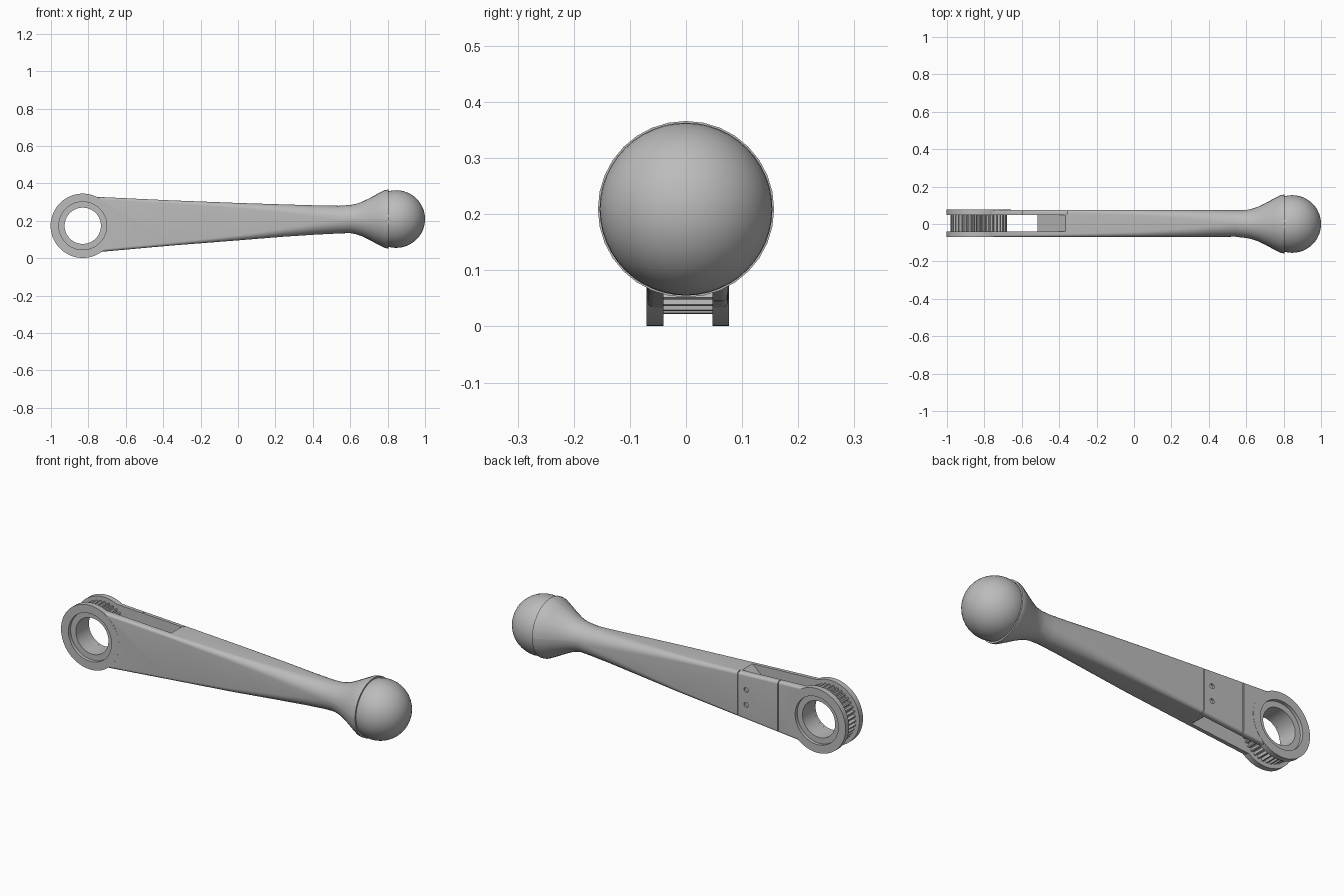
import bpy, bmesh
from math import sin, cos, pi, radians
from mathutils import Matrix

if "Cube" in bpy.data.objects:
    bpy.data.objects.remove(bpy.data.objects["Cube"])

GREY = (0.5, 0.5, 0.5, 1)
mat = bpy.data.materials.new("plain grey")
mat.use_nodes = True
mat.diffuse_color = GREY
mat.node_tree.nodes["Principled BSDF"].inputs["Base Color"].default_value = GREY

HUB_X, HUB_Z = -0.83, 0.173
SLOT = (-0.04, 0.047)          # front and back walls of the fork slot


def add(name, bm):
    bmesh.ops.recalc_face_normals(bm, faces=bm.faces)
    me = bpy.data.meshes.new(name)
    bm.to_mesh(me)
    bm.free()
    ob = bpy.data.objects.new(name, me)
    bpy.context.collection.objects.link(ob)
    me.materials.append(mat)
    return ob


def loft(name, rings, closed=False):
    """Skin a list of point rings; cap the ends unless the loop is closed."""
    bm = bmesh.new()
    vs = [[bm.verts.new(p) for p in r] for r in rings]
    n = len(vs[0])
    for a, b in zip(vs, vs[1:] + (vs[:1] if closed else [])):
        for i in range(n):
            j = (i + 1) % n
            bm.faces.new((a[i], a[j], b[j], b[i]))
    if not closed:
        bm.faces.new(vs[0])
        bm.faces.new(vs[-1])
    return add(name, bm)


def prism(name, pts, y0, y1):
    """Extrude an x-z outline between two y values."""
    return loft(name, [[(x, y, z) for x, z in pts] for y in (y0, y1)])


def disc(name, r, y0, y1, x=HUB_X, z=HUB_Z, n=64):
    return prism(name, [(x + r * cos(2 * pi * i / n), z + r * sin(2 * pi * i / n))
                        for i in range(n)], y0, y1)


def box(name, x, w, y0, y1):
    return prism(name, [(x - w, -0.1), (x + w, -0.1), (x + w, 0.5), (x - w, 0.5)], y0, y1)


def combine(target, tool, op="DIFFERENCE"):
    m = target.modifiers.new("cut", "BOOLEAN")
    m.operation, m.solver, m.object = op, "EXACT", tool
    bpy.context.view_layer.objects.active = target
    bpy.ops.object.modifier_apply(modifier=m.name)
    bpy.data.objects.remove(tool)


def smooth(ob):
    bpy.ops.object.select_all(action="DESELECT")
    ob.select_set(True)
    bpy.context.view_layer.objects.active = ob
    bpy.ops.object.shade_smooth_by_angle(angle=radians(30))


def section(x, cy, cz, hy, hz, r, k=8):
    """Rounded rectangle across the arm at x."""
    pts = []
    for q, (sy, sz) in enumerate(((1, 1), (-1, 1), (-1, -1), (1, -1))):
        for i in range(k + 1):
            a = pi / 2 * (q + i / k)
            pts.append((x, cy + sy * (hy - r) + r * cos(a), cz + sz * (hz - r) + r * sin(a)))
    return pts


# Arm: tapering rounded bar running into a round flared socket
stations = [
    # x, centre y, centre z, half y, half z, corner radius
    (-0.83, 0.003, 0.178, 0.073, 0.153, 0.012),
    (-0.36, 0.003, 0.188, 0.073, 0.121, 0.016),
    (0.00, 0.003, 0.195, 0.073, 0.100, 0.028),
    (0.25, 0.003, 0.201, 0.073, 0.086, 0.045),
    (0.42, 0.003, 0.204, 0.072, 0.078, 0.060),
    (0.54, 0.003, 0.206, 0.071, 0.074, 0.069),
]
rings = [section(*s) for s in stations]
for x, r in ((0.60, 0.075), (0.63, 0.081), (0.66, 0.091), (0.70, 0.110),
             (0.75, 0.137), (0.785, 0.155), (0.80, 0.157), (0.805, 0.157)):
    rings.append(section(x, 0, 0.209, r, r, r - 0.0005))
arm = loft("arm", rings)

# Fork end: round hub, slot with a wedge floor, stepped bore
combine(arm, disc("hub_disc", 0.172, -0.0705, 0.0768), "UNION")
dx, dz = 0.31, 0.27
combine(arm, prism("slot_cutter", [(-1.2, -0.2), (-0.515 + dx, 0.18 - dz), (-0.515, 0.18),
                                   (-0.515 + dx, 0.18 + dz), (-1.2, 0.6)], *SLOT))
combine(arm, disc("bore_cutter", 0.097, -0.2, 0.2))
combine(arm, disc("front_step_cutter", 0.128, -0.2, -0.052))
combine(arm, disc("back_step_cutter", 0.128, 0.059, 0.2))

# Back cover: thin seams and two screw recesses
for x in (-0.6, -0.36):
    combine(arm, box("seam_cutter", x, 0.002, 0.05, 0.2))
for z in (0.145, 0.225):
    combine(arm, disc("screw_cutter", 0.013, 0.066, 0.2, -0.41, z, 20))
smooth(arm)

# Toothed drum between the fork plates
TEETH = 38
outer, inner = [], []
for i in range(TEETH * 4):
    a = 2 * pi * (i + 0.5) / (TEETH * 4)
    r = 0.151 if i % 4 < 2 else 0.137
    outer.append((HUB_X + r * cos(a), HUB_Z + r * sin(a)))
    inner.append((HUB_X + 0.097 * cos(a), HUB_Z + 0.097 * sin(a)))
y0, y1 = SLOT
drum = loft("toothed_drum", [[(x, y, z) for x, z in loop] for loop, y in
                             ((outer, y0), (outer, y1), (inner, y1), (inner, y0))], closed=True)
smooth(drum)

# Ball seated in the socket
bm = bmesh.new()
bmesh.ops.create_uvsphere(bm, u_segments=48, v_segments=24, radius=0.154,
                          matrix=Matrix.Translation((0.846, 0, 0.209)) @ Matrix.Rotation(pi / 2, 4, "Y"))
smooth(add("ball", bm))
